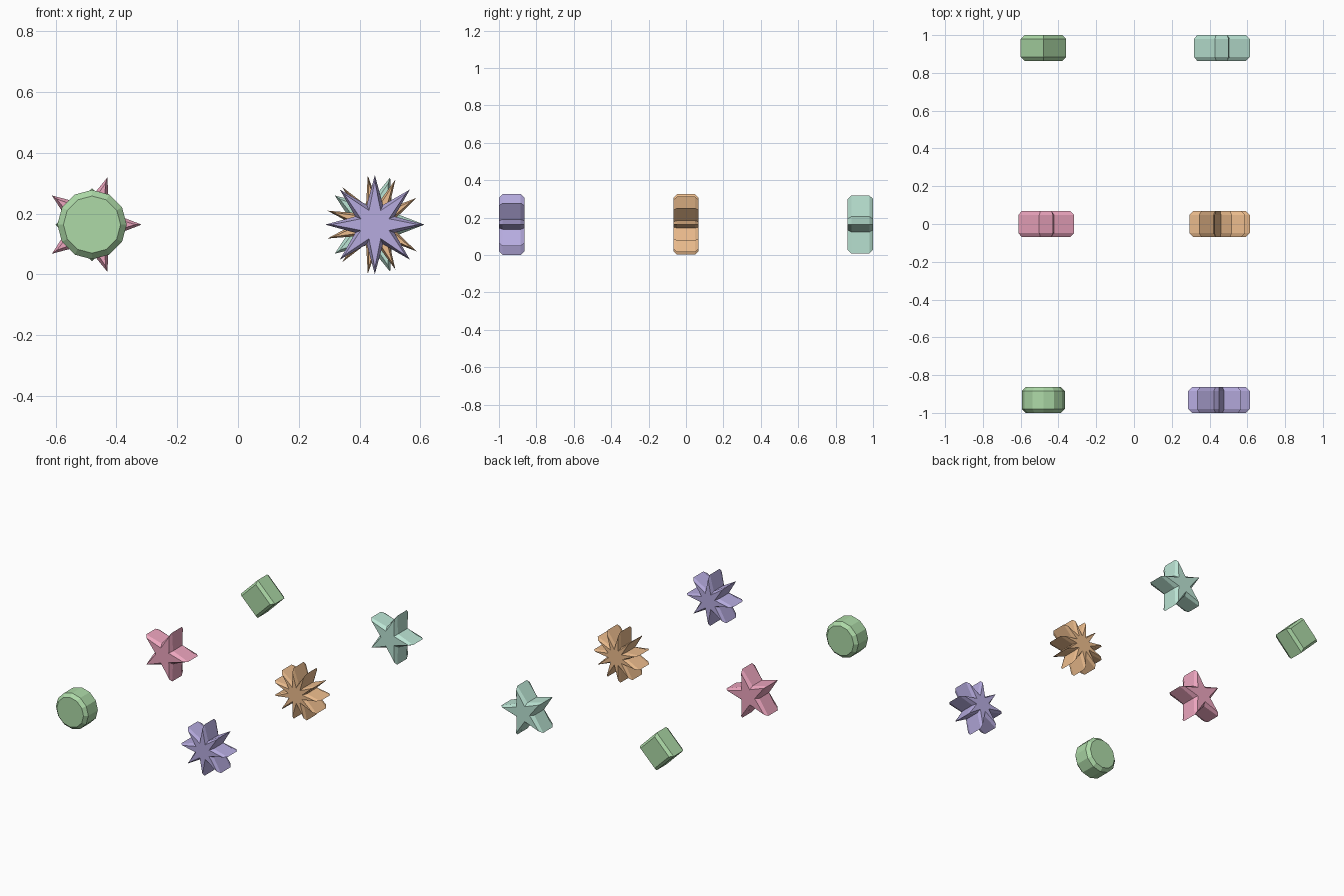
import bpy, bmesh
from math import cos, sin, pi

if "Cube" in bpy.data.objects:
    bpy.data.objects.remove(bpy.data.objects["Cube"])

HALF, BEVEL, Z = 0.068, 0.02, 0.164


def material(name, rgb):
    m = bpy.data.materials.new(name)
    m.diffuse_color = (*rgb, 1)
    m.use_nodes = True
    m.node_tree.nodes["Principled BSDF"].inputs["Base Color"].default_value = m.diffuse_color
    return m


def prism(name, x, y, radii, mat):
    """Upright chamfered prism facing -y; radii lists the corner radius going round."""
    n = len(radii)
    bm = bmesh.new()
    rings = []
    for dy, inset in ((-HALF, BEVEL), (-HALF + BEVEL, 0), (HALF - BEVEL, 0), (HALF, BEVEL)):
        rings.append([bm.verts.new(((r - inset) * cos(2 * pi * i / n), dy,
                                    (r - inset) * sin(2 * pi * i / n)))
                      for i, r in enumerate(radii)])
    # chamfers and side walls
    for a, b in zip(rings, rings[1:]):
        for i in range(n):
            j = (i + 1) % n
            bm.faces.new((a[i], a[j], b[j], b[i]))
    # front and back caps
    bm.faces.new(rings[0])
    bm.faces.new(rings[-1])
    bmesh.ops.recalc_face_normals(bm, faces=bm.faces)
    me = bpy.data.meshes.new(name)
    bm.to_mesh(me)
    bm.free()
    ob = bpy.data.objects.new(name, me)
    ob.location = (x, y, Z)
    me.materials.append(mat)
    bpy.context.collection.objects.link(ob)


green = material("green", (0.42, 0.70, 0.39))
pink = material("pink", (0.85, 0.38, 0.52))
teal = material("teal", (0.50, 0.78, 0.66))
orange = material("orange", (0.85, 0.51, 0.27))
purple = material("purple", (0.47, 0.41, 0.74))

LEFT, RIGHT, ROW = -0.48, 0.45, 0.932

# plain polygons
prism("twelve_sided_block", LEFT, -ROW, [0.114] * 12, green)
prism("square_block", LEFT, ROW, [0.12] * 4, green)

# stars: tips and valleys alternate
for name, x, y, points, mat in (
        ("pink_five_point_star", LEFT, 0, 5, pink),
        ("teal_five_point_star", RIGHT, ROW, 5, teal),
        ("eleven_point_star", RIGHT, 0, 11, orange),
        ("eight_point_star", RIGHT, -ROW, 8, purple)):
    prism(name, x, y, [0.163, 0.07] * points, mat)
